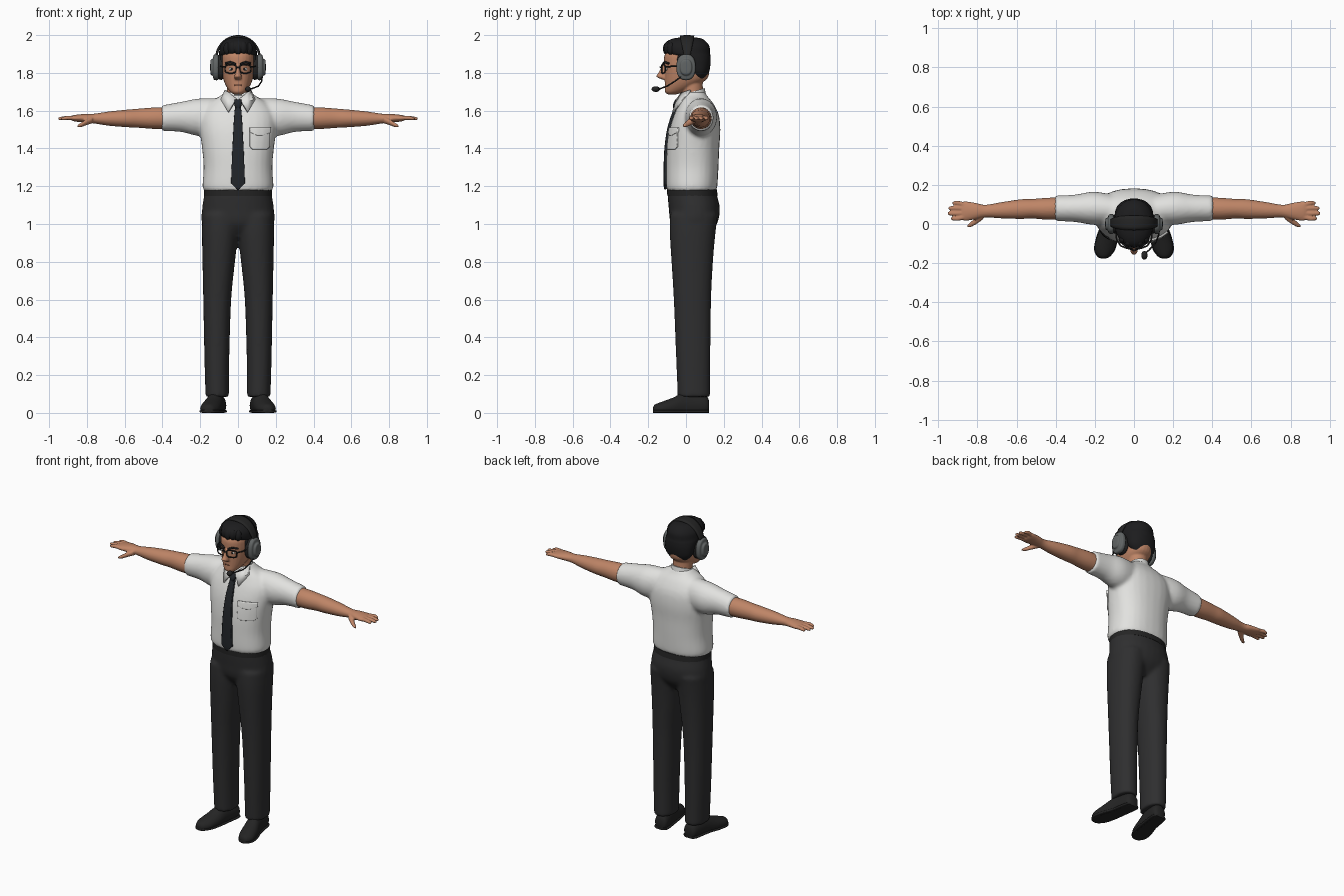
import bpy, bmesh, math
from mathutils import Vector

cube = bpy.data.objects.get("Cube")
if cube:
    bpy.data.objects.remove(cube)


def material(name, r, g, b):
    m = bpy.data.materials.new(name)
    m.use_nodes = True
    m.diffuse_color = (r, g, b, 1)
    bsdf = next(n for n in m.node_tree.nodes if n.type == 'BSDF_PRINCIPLED')
    bsdf.inputs["Base Color"].default_value = (r, g, b, 1)
    bsdf.inputs["Roughness"].default_value = 0.7
    return m


WHITE = material("shirt white", .76, .76, .74)
CHARCOAL = material("trouser charcoal", .028, .028, .029)
NAVY = material("tie dark slate", .016, .019, .023)
SKIN = material("skin tan", .52, .235, .135)
HAIR = material("hair black", .012, .012, .013)
BLACK = material("leather and plastic black", .018, .018, .018)
GREY = material("headset grey", .12, .13, .13)
LIP = material("lip brown", .2, .075, .045)
EYE = material("eye white", .7, .68, .64)


def loft(bm, axis, rings, power=2.0, n=28, steps=4):
    """Smooth skin over rings (position, centre a, centre b, radius a, radius b)."""
    pts = [Vector(r) for r in rings]
    pts = [pts[0]] + pts + [pts[-1]]
    path = []
    for p0, p1, p2, p3 in zip(pts, pts[1:], pts[2:], pts[3:]):
        for k in range(steps):
            t = k / steps
            path.append((p1 * 2 + (p2 - p0) * t + (p0 * 2 - p1 * 5 + p2 * 4 - p3) * t ** 2
                         + (p1 * 3 - p0 - p2 * 3 + p3) * t ** 3) / 2)
    path.append(pts[-1])
    rows = []
    for pos, ca, cb, ra, rb in path:
        row = []
        for i in range(n):
            c, s = math.cos(math.tau * i / n), math.sin(math.tau * i / n)
            a = ca + max(ra, .001) * math.copysign(abs(c) ** (2 / power), c)
            b = cb + max(rb, .001) * math.copysign(abs(s) ** (2 / power), s)
            co = [a, b]
            co.insert(axis, pos)
            row.append(bm.verts.new(co))
        rows.append(row)
    for lo, hi in zip(rows, rows[1:]):
        for i in range(n):
            j = (i + 1) % n
            bm.faces.new((lo[i], lo[j], hi[j], hi[i]))
    bm.faces.new(rows[0])
    bm.faces.new(rows[-1])


def finish(name, bm, mat, mirror=False, voxel=0.0, relax=4):
    bmesh.ops.recalc_face_normals(bm, faces=bm.faces)
    me = bpy.data.meshes.new(name)
    bm.to_mesh(me)
    bm.free()
    me.materials.append(mat)
    ob = bpy.data.objects.new(name, me)
    bpy.context.collection.objects.link(ob)
    bpy.ops.object.select_all(action='DESELECT')
    ob.select_set(True)
    bpy.context.view_layer.objects.active = ob
    bpy.ops.object.shade_smooth_by_angle(angle=math.radians(50))
    if mirror:
        ob.modifiers.new("mirror", 'MIRROR').use_mirror_merge = False
    if voxel:
        rm = ob.modifiers.new("blend", 'REMESH')
        rm.mode, rm.voxel_size, rm.use_smooth_shade = 'VOXEL', voxel, True
        sm = ob.modifiers.new("relax", 'SMOOTH')
        sm.factor, sm.iterations = .5, relax
    return ob


def part(name, mat, *lofts, **options):
    bm = bmesh.new()
    for args in lofts:
        loft(bm, *args)
    return finish(name, bm, mat, **options)


def ball(name, mat, centre, size, mirror=False):
    bm = bmesh.new()
    bmesh.ops.create_uvsphere(bm, u_segments=20, v_segments=12, radius=1)
    for v in bm.verts:
        v.co = Vector(c + s * k for c, s, k in zip(centre, size, v.co))
    return finish(name, bm, mat, mirror)


def wire(name, mat, points, radius, closed=False, mirror=False):
    cu = bpy.data.curves.new(name, 'CURVE')
    cu.dimensions, cu.bevel_depth, cu.bevel_resolution = '3D', radius, 2
    cu.use_fill_caps = True
    sp = cu.splines.new('POLY')
    sp.points.add(len(points) - 1)
    for p, co in zip(sp.points, points):
        p.co = (*co, 1)
    sp.use_cyclic_u, sp.use_smooth = closed, True
    cu.materials.append(mat)
    ob = bpy.data.objects.new(name, cu)
    bpy.context.collection.objects.link(ob)
    if mirror:
        ob.modifiers.new("mirror", 'MIRROR').use_mirror_merge = False
    return ob


def shirt_plate(name, mat, rows, thick, columns=8):
    """Sheet of rows (height, left, right) laid on the front of the shirt."""
    bm = bmesh.new()
    grid = [[bm.verts.new((a + (b - a) * i / columns, -.4, z)) for i in range(columns + 1)]
            for z, a, b in rows]
    for hi, lo in zip(grid, grid[1:]):
        for i in range(columns):
            bm.faces.new((hi[i], lo[i], lo[i + 1], hi[i + 1]))
    ob = finish(name, bm, mat)
    sub = ob.modifiers.new("detail", 'SUBSURF')
    sub.subdivision_type, sub.levels, sub.render_levels = 'SIMPLE', 2, 2
    sw = ob.modifiers.new("lay", 'SHRINKWRAP')
    sw.target, sw.wrap_method, sw.use_project_y = shirt, 'PROJECT', True
    so = ob.modifiers.new("thickness", 'SOLIDIFY')
    so.thickness, so.offset = thick, 0


# Shirt: torso and short sleeves blended into one skin
torso = [(1.175, 0, .03, .178, .128), (1.2, 0, .03, .188, .136), (1.3, 0, .033, .182, .139),
         (1.4, 0, .037, .19, .139), (1.5, 0, .047, .203, .135), (1.58, 0, .055, .2, .118),
         (1.64, 0, .053, .155, .09), (1.68, 0, .042, .09, .068), (1.7, 0, .038, .068, .064)]
sleeve = [(.06, .07, 1.57, .07, .095), (.2, .08, 1.565, .085, .1), (.3, .08, 1.567, .07, .08),
          (.405, .08, 1.56, .065, .068)]
shirt = part("shirt", WHITE, (2, torso, 2.3), (0, sleeve), mirror=True, voxel=.011)
shirt_plate("shirt_pocket", WHITE, [(1.505, .062, .165), (1.41, .062, .165), (1.395, .075, .15)], .012)
shirt_plate("pocket_flap", WHITE, [(1.51, .06, .168), (1.485, .06, .168), (1.468, .1, .128)], .019)

# Collar band and folded collar points
bm = bmesh.new()
loft(bm, 2, [(1.64, 0, .036, .076, .074), (1.7, 0, .034, .066, .065)])
for v in bm.verts:
    v.co.z += .3 * (v.co.y - .034)
finish("collar_band", bm, WHITE)
bm = bmesh.new()
bm.faces.new([bm.verts.new(p) for p in ((.01, -.05, 1.665), (.054, -.073, 1.595), (.092, -.012, 1.66),
                                        (.07, .02, 1.71), (.046, -.027, 1.695))])
collar = finish("collar_points", bm, WHITE, mirror=True)
collar.modifiers.new("thickness", 'SOLIDIFY').thickness = .01

# Tie
shirt_plate("tie", NAVY, [(z, -w, w) for z, w in ((1.64, .013), (1.55, .021), (1.4, .029),
                                                  (1.215, .036), (1.185, .004))], .026, 4)
part("tie_knot", NAVY, (2, [(1.615, 0, -.052, .013, .016), (1.635, 0, -.05, .02, .018),
                            (1.66, 0, -.042, .022, .014)], 2.5))

# Trousers, belt and shoes
leg = [(.085, .11, .042, .062, .086), (.3, .112, .038, .066, .091), (.6, .11, .034, .074, .099),
       (.8, .102, .033, .086, .11), (.95, .095, .035, .096, .121), (1.05, .09, .042, .1, .127)]
hips = [(.93, 0, .04, .11, .07), (1, 0, .042, .188, .122), (1.08, 0, .044, .19, .135),
        (1.15, 0, .034, .18, .131), (1.18, 0, .032, .177, .129)]
part("trousers", CHARCOAL, (2, leg, 2.2), (2, hips, 2.2), mirror=True, voxel=.011)
part("belt", BLACK, (2, [(1.148, 0, .034, .18, .133), (1.183, 0, .032, .179, .132)], 2.2))
shoe = [(.122, .105, .035, .025, .03), (.1, .105, .04, .043, .055), (0, .12, .04, .046, .07),
        (-.07, .137, .03, .053, .05), (-.13, .15, .022, .05, .036), (-.165, .155, .018, .03, .026),
        (-.175, .156, .016, .012, .012)]
sole = [(y, a, .008, ra + .004, .008) for y, a, b, ra, rb in shoe]
bm = bmesh.new()
loft(bm, 1, shoe)
loft(bm, 1, sole, 4)
for v in bm.verts:
    v.co.z = max(v.co.z, 0)
finish("shoes", bm, BLACK, mirror=True)

# Arms with open hands
arm = [(.36, .08, 1.56, .056, .057), (.44, .078, 1.56, .056, .057), (.52, .078, 1.56, .05, .051),
       (.58, .076, 1.559, .05, .047), (.68, .07, 1.558, .041, .038), (.76, .066, 1.558, .032, .026),
       (.81, .066, 1.56, .042, .023), (.86, .066, 1.56, .05, .018), (.88, .066, 1.56, .046, .013)]
thumb = [(.77, .045, 1.552, .02, .018), (.8, .022, 1.54, .019, .016), (.83, 0, 1.525, .014, .012),
         (.85, -.01, 1.518, .007, .006)]
fingers = [(0, [(.85, .066 + .7 * d, 1.56, .013, .013), (.9, .066 + d, 1.562, .012, .011),
                (tip - .01, .066 + d, 1.558, .01, .009), (tip, .066 + d, 1.557, .005, .005)])
           for d, tip in ((.041, .928), (.015, .948), (-.012, .952), (-.038, .935))]
part("arms", SKIN, (0, arm), (0, thumb), *fingers, mirror=True, voxel=.005, relax=2)

# Head, nose and neck
skull = [(1.686, 0, -.075, .022, .022), (1.7, 0, -.06, .042, .052), (1.73, 0, -.03, .063, .082),
         (1.77, 0, 0, .079, .113), (1.82, 0, .005, .087, .119), (1.86, 0, .005, .089, .122),
         (1.9, 0, .005, .086, .116), (1.94, 0, .005, .06, .08)]
nose = [(1.765, 0, -.112, .016, .014), (1.78, 0, -.13, .02, .027), (1.8, 0, -.122, .014, .025),
        (1.84, 0, -.11, .01, .015)]
neck = [(1.6, 0, .036, .06, .058), (1.78, 0, .03, .058, .057)]
part("head", SKIN, (2, skull, 2.2), (2, nose), (2, neck), voxel=.005, relax=3)

# Face details
ball("eyes", EYE, (.035, -.103, 1.82), (.014, .007, .008), True)
ball("pupils", HAIR, (.034, -.108, 1.82), (.006, .004, .006), True)
wire("eyebrows", HAIR, [(.012, -.122, 1.846), (.04, -.113, 1.857), (.066, -.092, 1.85)], .006, mirror=True)
wire("mouth", LIP, [(-.027, -.1, 1.73), (-.013, -.109, 1.736), (.013, -.109, 1.736), (.027, -.1, 1.73)], .004)

# Hair: cap with a swept front and side locks
cap = [(1.76, 0, .07, .05, .028), (1.8, 0, .068, .086, .053), (1.85, 0, .055, .096, .075),
       (1.885, 0, .03, .1, .1), (1.905, 0, .01, .1, .117), (1.94, 0, .003, .095, .121),
       (1.967, 0, .002, .076, .103), (1.983, 0, .008, .05, .07), (1.989, 0, .01, .015, .02)]
part("hair", HAIR, (2, cap, 2.1))
for i in range(5):
    x = -.056 + .028 * i
    ball(f"hair_lock_{i + 1}", HAIR, (x, -.1 + 7 * x * x, 1.928 + .005 * (i % 2)), (.022, .022, .034))
ball("sideburns", HAIR, (.084, -.028, 1.86), (.012, .02, .045), True)

# Glasses
rim = []
for i in range(24):
    c, s = math.cos(math.tau * i / 24), math.sin(math.tau * i / 24)
    x = .039 + .03 * math.copysign(abs(c) ** .6, c)
    rim.append((x, -.129 + 4 * x * x, 1.821 + .022 * math.copysign(abs(s) ** .6, s)))
wire("glasses_rims", BLACK, rim, .004, True, True)
wire("glasses_bridge", BLACK, [(-.011, -.13, 1.828), (0, -.137, 1.831), (.011, -.13, 1.828)], .004)
wire("glasses_temples", BLACK, [(.069, -.11, 1.832), (.089, -.08, 1.834), (.094, 0, 1.836)], .004, mirror=True)

# Headset: cups, band and microphone
part("ear_pads", BLACK, (0, [(.078, 0, 1.83, .045, .06), (.088, 0, 1.83, .05, .067),
                             (.106, 0, 1.83, .046, .062)], 2.3), mirror=True)
part("ear_cups", GREY, (0, [(.103, 0, 1.83, .044, .062), (.11, 0, 1.83, .051, .069),
                            (.128, 0, 1.83, .048, .065), (.134, 0, 1.83, .034, .046),
                            (.145, 0, 1.83, .028, .038), (.147, 0, 1.83, .01, .015)], 2.4), mirror=True)
bm = bmesh.new()
rows = []
for i in range(33):
    a = math.pi * i / 32
    w = .014 + .024 * math.sin(a)
    x, z = .121 * math.cos(a), 1.878 + .122 * math.sin(a)
    rows.append([bm.verts.new((x, .006 + w * k, z - .003 * k * k)) for k in (-1, -.5, 0, .5, 1)])
for p, q in zip(rows, rows[1:]):
    for k in range(4):
        bm.faces.new((p[k], q[k], q[k + 1], p[k + 1]))
band = finish("headband", bm, BLACK)
solid = band.modifiers.new("thickness", 'SOLIDIFY')
solid.thickness, solid.offset = .012, -1 if band.data.polygons[16 * 4].normal.z > 0 else 1
wire("microphone_boom", BLACK, [(.128, -.02, 1.785), (.125, -.06, 1.755), (.108, -.1, 1.73),
                                (.075, -.135, 1.717), (.055, -.15, 1.715)], .004)
ball("microphone", BLACK, (.053, -.16, 1.714), (.016, .022, .015))
